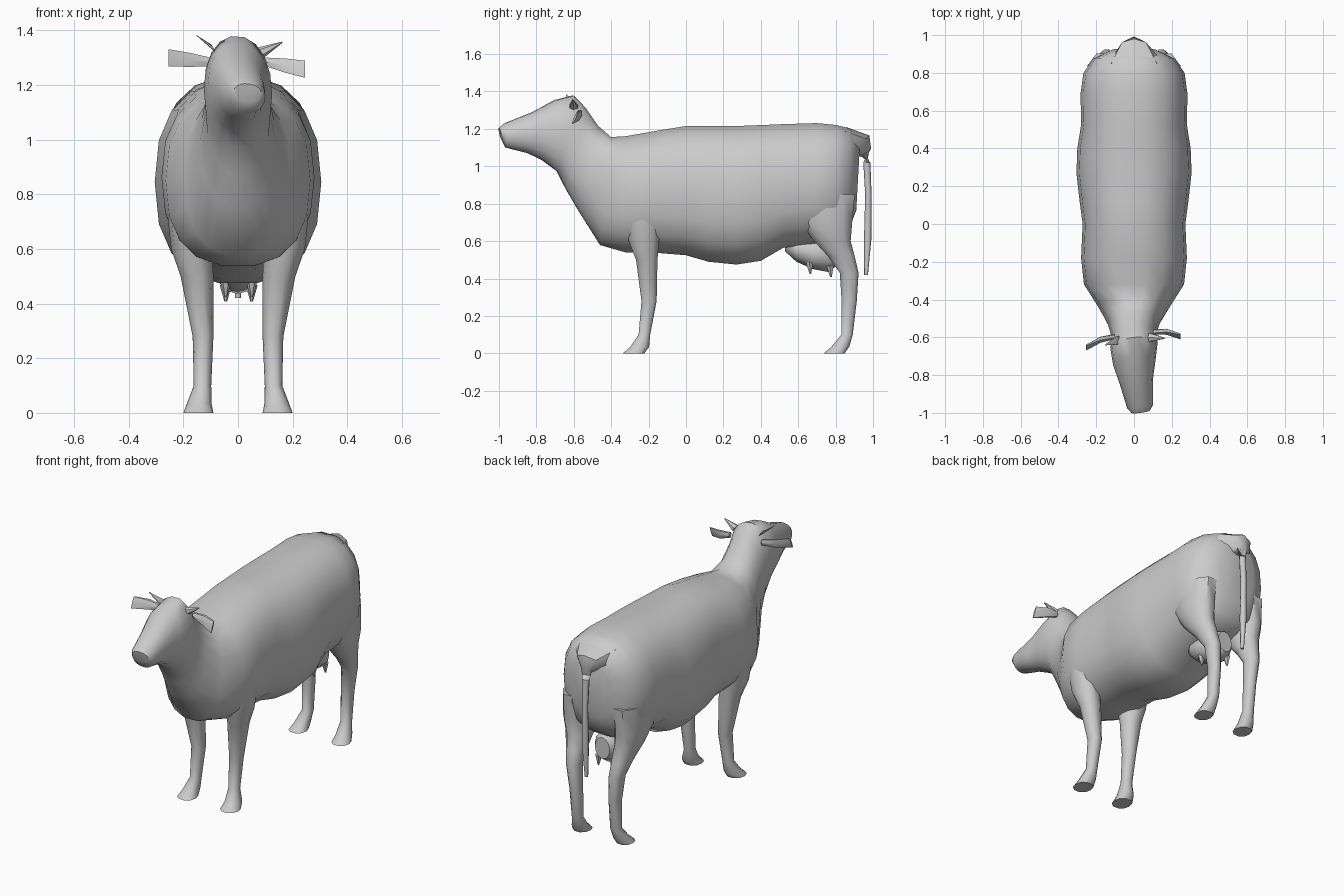
import bpy, bmesh, math
from mathutils import Vector as V


def loft(name, rings, sides=14, angle=50):
    """Skin closed rings; each ring is (centre, half axis U, half axis W, squareness)."""
    bm = bmesh.new()
    loops = []
    for c, u, w, n in rings:
        loop = []
        for i in range(sides):
            a = 2 * math.pi * i / sides
            ca, sa = math.cos(a), math.sin(a)
            p = math.copysign(abs(ca) ** (2 / n), ca)
            q = math.copysign(abs(sa) ** (2 / n), sa)
            loop.append(bm.verts.new(V(c) + V(u) * p + V(w) * q))
        loops.append(loop)
    for a, b in zip(loops, loops[1:]):
        for i in range(sides):
            j = (i + 1) % sides
            bm.faces.new((a[i], a[j], b[j], b[i]))
    bm.faces.new(loops[0])
    bm.faces.new(loops[-1])
    bmesh.ops.recalc_face_normals(bm, faces=bm.faces)
    me = bpy.data.meshes.new(name)
    bm.to_mesh(me)
    bm.free()
    ob = bpy.data.objects.new(name, me)
    bpy.context.collection.objects.link(ob)
    bpy.ops.object.select_all(action='DESELECT')
    ob.select_set(True)
    bpy.context.view_layer.objects.active = ob
    bpy.ops.object.shade_smooth_by_angle(angle=math.radians(angle))
    return ob


# Head, neck and torso: top y, top z, bottom y, bottom z, half width, centre x, turn
spine = [
    (-1.00, 1.205, -0.985, 1.14, .050, .035, .13),
    (-0.97, 1.23, -0.965, 1.10, .068, .032, .13),
    (-0.82, 1.29, -0.85, 1.07, .088, .012, .13),
    (-0.70, 1.355, -0.77, 1.03, .112, .002, .13),
    (-0.60, 1.38, -0.69, 0.97, .125, 0, .13),
    (-0.54, 1.32, -0.64, 0.87, .118, 0, .08),
    (-0.47, 1.22, -0.57, 0.75, .140, 0, .04),
    (-0.40, 1.16, -0.46, 0.575, .195, 0, 0),
    (-0.32, 1.165, -0.32, 0.535, .265, 0, 0),
    (-0.18, 1.19, -0.18, 0.535, .280, 0, 0),
    (0.00, 1.22, 0.00, 0.52, .272, 0, 0),
    (0.12, 1.22, 0.12, 0.485, .288, 0, 0),
    (0.27, 1.22, 0.27, 0.47, .305, 0, 0),
    (0.40, 1.225, 0.40, 0.49, .300, 0, 0),
    (0.53, 1.23, 0.52, 0.56, .280, 0, 0),
    (0.70, 1.235, 0.68, 0.58, .283, 0, 0),
    (0.80, 1.225, 0.80, 0.61, .268, 0, 0),
    (0.88, 1.205, 0.87, 0.66, .215, 0, 0),
    (0.93, 1.12, 0.91, 0.76, .120, 0, 0),
]
rings = []
for yt, zt, yb, zb, w, x, turn in spine:
    n = 2.15 if yt < -0.45 else 2.4
    rings.append(((x, (yt + yb) / 2, (zt + zb) / 2),
                  (w, w * turn, -w * turn * .6),
                  (0, (yt - yb) / 2, (zt - zb) / 2), n))
loft("body_and_head", rings, 18)

# Legs: z, front y, back y, centre x, half width
front = [(.74, -.33, -.12, .19, .070), (.60, -.31, -.14, .170, .075),
         (.50, -.27, -.15, .150, .060), (.28, -.24, -.155, .128, .038),
         (.10, -.255, -.19, .130, .032), (.035, -.30, -.195, .142, .045),
         (.0, -.34, -.22, .145, .055)]
hind = [(.85, .58, .91, .17, .085), (.70, .61, .895, .175, .085),
        (.60, .68, .885, .165, .070), (.52, .755, .905, .155, .055),
        (.43, .82, .925, .145, .042), (.28, .83, .915, .132, .034),
        (.10, .83, .893, .130, .032), (.035, .775, .875, .140, .042),
        (.0, .735, .85, .145, .052)]
for part, table in (("front_leg", front), ("hind_leg", hind)):
    for side, s in (("left", -1), ("right", 1)):
        loft(f"{part}_{side}",
             [((s * x, (a + b) / 2, z), (w, 0, 0), (0, (b - a) / 2, 0), 2.2)
              for z, a, b, x, w in table], 10)

# Udder and teats
loft("udder", [((0, y, (t + b) / 2), (w, 0, 0), (0, 0, (t - b) / 2), 2)
               for y, t, b, w in ((.53, .62, .545, .04), (.59, .62, .49, .085),
                                  (.68, .62, .45, .095), (.76, .62, .435, .085),
                                  (.81, .60, .47, .05))], 12)
for x in (-.045, .05):
    for y, z in ((.66, .425), (.77, .408)):
        loft("teat", [((x, y, z + .06), (.022, 0, 0), (0, .022, 0), 2),
                      ((x, y + .005, z), (.005, 0, 0), (0, .005, 0), 2)], 6)

# Tail: broad root narrowing to a hanging switch
loft("tail", [((0, y, z), (w, 0, 0), (0, d * t, d), 2)
              for y, z, w, d, t in ((.84, 1.13, .17, .08, .2), (.92, 1.105, .09, .06, 1),
                                    (.963, 1.075, .035, .022, 1.2))]
     + [((0, y, z), (w, 0, 0), (0, d, 0), 2)
        for y, z, w, d in ((.967, 1.02, .022, -.019), (.975, .85, .016, -.017),
                           (.972, .62, .02, -.02), (.963, .42, .010, -.01))], 8)

# Ears: thin blades widening outwards
for side, root, tip in (("left", (-.10, -.595, 1.285), (-.255, -.655, 1.30)),
                        ("right", (.10, -.57, 1.285), (.245, -.595, 1.258))):
    r, t = V(root), V(tip)
    mid = r.lerp(t, .5) + V((0, .012, 0))
    loft(f"ear_{side}", [(r, (0, .014, 0), (0, 0, .018), 2),
                         (mid, (0, .016, 0), (0, .008, .030), 2),
                         (t, (0, .006, 0), (0, .015, .036), 2)], 6, 35)

# Horns: short spikes
for side, root, tip in (("left", (-.085, -.615, 1.33), (-.152, -.64, 1.382)),
                        ("right", (.085, -.60, 1.32), (.162, -.605, 1.357))):
    loft(f"horn_{side}", [(root, (.012, 0, -.018), (0, .026, 0), 2),
                          (tip, (.001, 0, -.002), (0, .003, 0), 2)], 6, 35)
